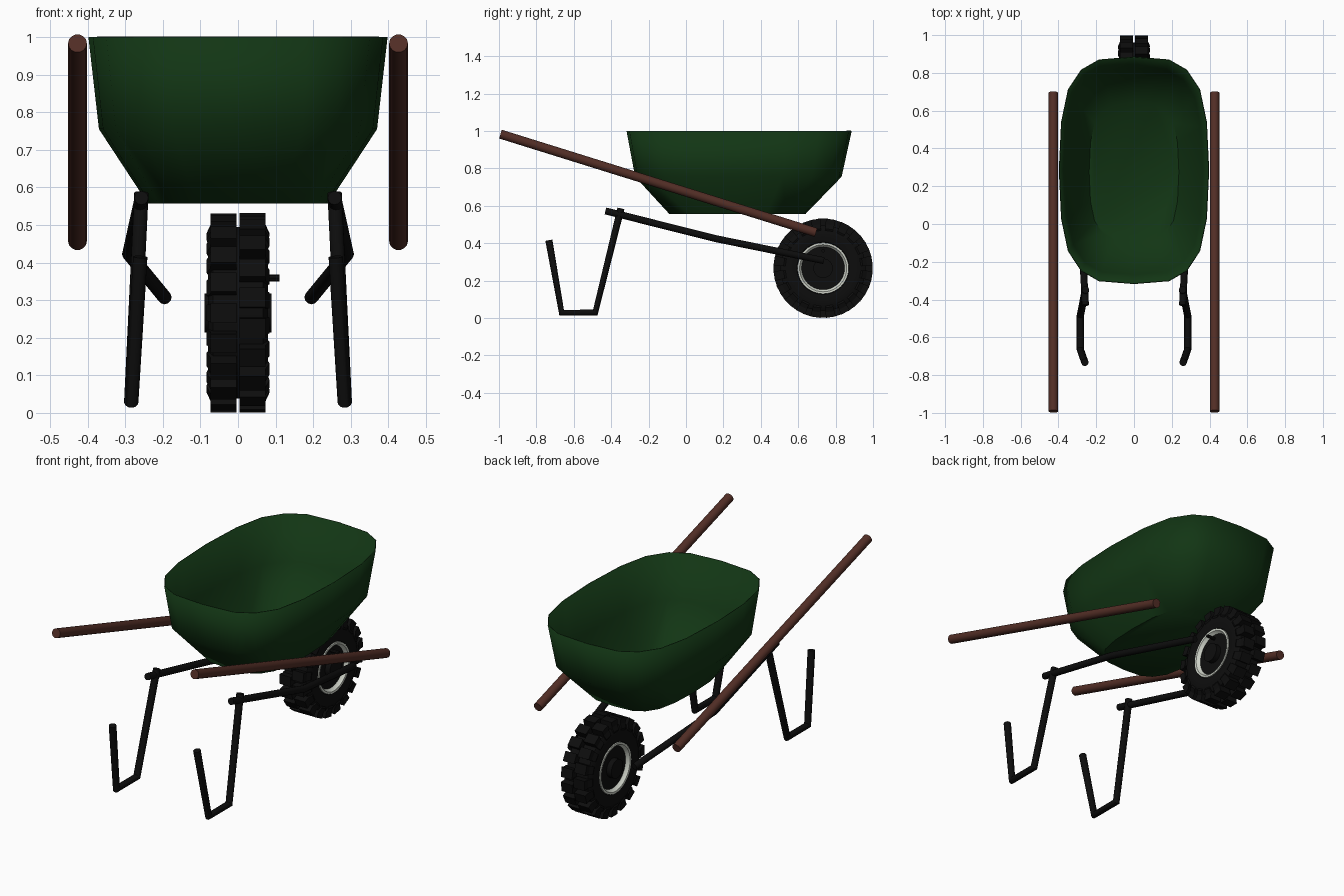
import bpy, bmesh, math
from mathutils import Vector

if "Cube" in bpy.data.objects:
    bpy.data.objects.remove(bpy.data.objects["Cube"])


def material(name, rgb):
    m = bpy.data.materials.new(name)
    m.diffuse_color = (*rgb, 1)
    m.use_nodes = True
    m.node_tree.nodes["Principled BSDF"].inputs["Base Color"].default_value = m.diffuse_color
    return m


GREEN = material("dark green", (0.006, 0.036, 0.007))
BROWN = material("wood brown", (0.085, 0.027, 0.019))
BLACK = material("black", (0.004, 0.004, 0.004))
GREY = material("pale grey", (0.62, 0.65, 0.58))
WY, WZ, WR = 0.733, 0.266, 0.266      # wheel centre and radius


def finish(ob, angle=35):
    bpy.ops.object.select_all(action='DESELECT')
    ob.select_set(True)
    bpy.context.view_layer.objects.active = ob
    bpy.ops.object.shade_smooth_by_angle(angle=math.radians(angle))
    return ob


def from_bmesh(name, bm, mat, angle=35):
    bmesh.ops.recalc_face_normals(bm, faces=bm.faces)
    me = bpy.data.meshes.new(name)
    bm.to_mesh(me)
    bm.free()
    me.materials.append(mat)
    ob = bpy.data.objects.new(name, me)
    bpy.context.collection.objects.link(ob)
    return finish(ob, angle)


def tube(name, pts, r, mat, res=4):
    """Round bar along a polyline, with capped ends."""
    cu = bpy.data.curves.new(name, 'CURVE')
    cu.dimensions = '3D'
    cu.bevel_depth, cu.bevel_resolution, cu.use_fill_caps = r, res, True
    sp = cu.splines.new('POLY')
    sp.points.add(len(pts) - 1)
    for p, co in zip(sp.points, pts):
        p.co = (*co, 1)
    cu.materials.append(mat)
    ob = bpy.data.objects.new(name, cu)
    bpy.context.collection.objects.link(ob)
    bpy.ops.object.select_all(action='DESELECT')
    ob.select_set(True)
    bpy.context.view_layer.objects.active = ob
    bpy.ops.object.convert(target='MESH')
    return finish(bpy.context.view_layer.objects.active, 40)


def lathe(name, profile, mat, n=40, angle=35):
    """Spin (x, radius) points around the wheel axle."""
    bm = bmesh.new()
    rings = []
    for x, r in profile:
        rings.append([bm.verts.new((x, WY + r * math.sin(2 * math.pi * i / n),
                                    WZ + r * math.cos(2 * math.pi * i / n))) for i in range(n)])
    for a, b in zip(rings, rings[1:]):
        for i in range(n):
            j = (i + 1) % n
            bm.faces.new((a[i], a[j], b[j], b[i]))
    for ring in (rings[0], rings[-1]):
        bm.faces.new(ring)
    return from_bmesh(name, bm, mat, angle)


# Tray: rounded outline lofted through three heights, open at the top
quarter = [(0, 1), (0.467, 0.975), (0.705, 0.885), (0.88, 0.71), (0.97, 0.425), (1, 0)]
outline = quarter + [(x, -y) for x, y in quarter[-2::-1]]
outline += [(-x, y) for x, y in outline[-2:0:-1]]
bm = bmesh.new()
rings = []
for z, hx, hy, cy in [(0.557, 0.24, 0.365, 0.275), (0.755, 0.37, 0.552, 0.28), (1.0, 0.398, 0.602, 0.284)]:
    rings.append([bm.verts.new((x * hx, cy + y * hy, z)) for x, y in outline])
bm.faces.new(rings[0])
for a, b in zip(rings, rings[1:]):
    for i in range(len(a)):
        j = (i + 1) % len(a)
        bm.faces.new((a[i], a[j], b[j], b[i]))
tray = from_bmesh("tray", bm, GREEN, 50)
for p in tray.data.polygons:
    if p.center.z < 0.56 and p.normal.z > 0:
        tray.data.flip_normals()
        break
sol = tray.modifiers.new("sheet", 'SOLIDIFY')
sol.thickness, sol.offset = 0.005, -1

# Handles, frame bars and legs on both sides
for s, side in ((-1, "left"), (1, "right")):
    tube(side + "_handle", [(s * 0.427, -0.992, 0.983), (s * 0.427, 0.695, 0.457)], 0.025, BROWN, 5)
    tube(side + "_frame_bar", [(s * 0.257, -0.43, 0.572), (s * 0.29, 0.165, 0.423),
                               (s * 0.195, 0.735, 0.307)], 0.0185, BLACK)
    tube(side + "_leg", [(s * 0.257, -0.348, 0.585), (s * 0.284, -0.485, 0.029),
                         (s * 0.284, -0.665, 0.029), (s * 0.26, -0.733, 0.415)], 0.0195, BLACK)

# Tyre body
half = [(0.06, 0.134), (0.076, 0.14), (0.08, 0.165), (0.08, 0.205), (0.066, 0.228)]
lathe("tyre", [(-x, r) for x, r in half] + half[::-1], BLACK)

# Tread lugs: two staggered rows of blocks wrapped over the shoulder
bm = bmesh.new()
N = 20
lug = [(0.004, 0.215), (0.066, 0.215), (0.079, 0.2), (0.084, 0.212), (0.073, 0.236), (0.073, WR), (0.004, WR)]
for s in (-1, 1):
    for k in range(N):
        mid = 2 * math.pi * (k + (0.5 if s > 0 else 0)) / N
        w = 0.32 * 2 * math.pi / N
        loops = []
        for t in (mid - w, mid + w):
            loops.append([bm.verts.new((s * x, WY + r * math.sin(t), WZ + r * math.cos(t))) for x, r in lug])
        a, b = loops
        bm.faces.new(a)
        bm.faces.new(b[::-1])
        for i in range(len(a)):
            j = (i + 1) % len(a)
            bm.faces.new((a[i], b[i], b[j], a[j]))
from_bmesh("tread_lugs", bm, BLACK, 20)

# Wheel rim: bright lip with a dished face on each side
dish = [(0.06, 0.137), (0.08, 0.137), (0.08, 0.126), (0.06, 0.115), (0.046, 0.09), (0.04, 0.05)]
lathe("wheel_rim", [(-x, r) for x, r in dish[::-1]] + dish, GREY)

# Axle hub and tyre valve
lathe("axle_hub", [(-0.089, 0.052), (0.089, 0.052)], BLACK, 24)
tube("valve", [(0.04, WY, 0.359), (0.11, WY, 0.359)], 0.009, BLACK, 2)
